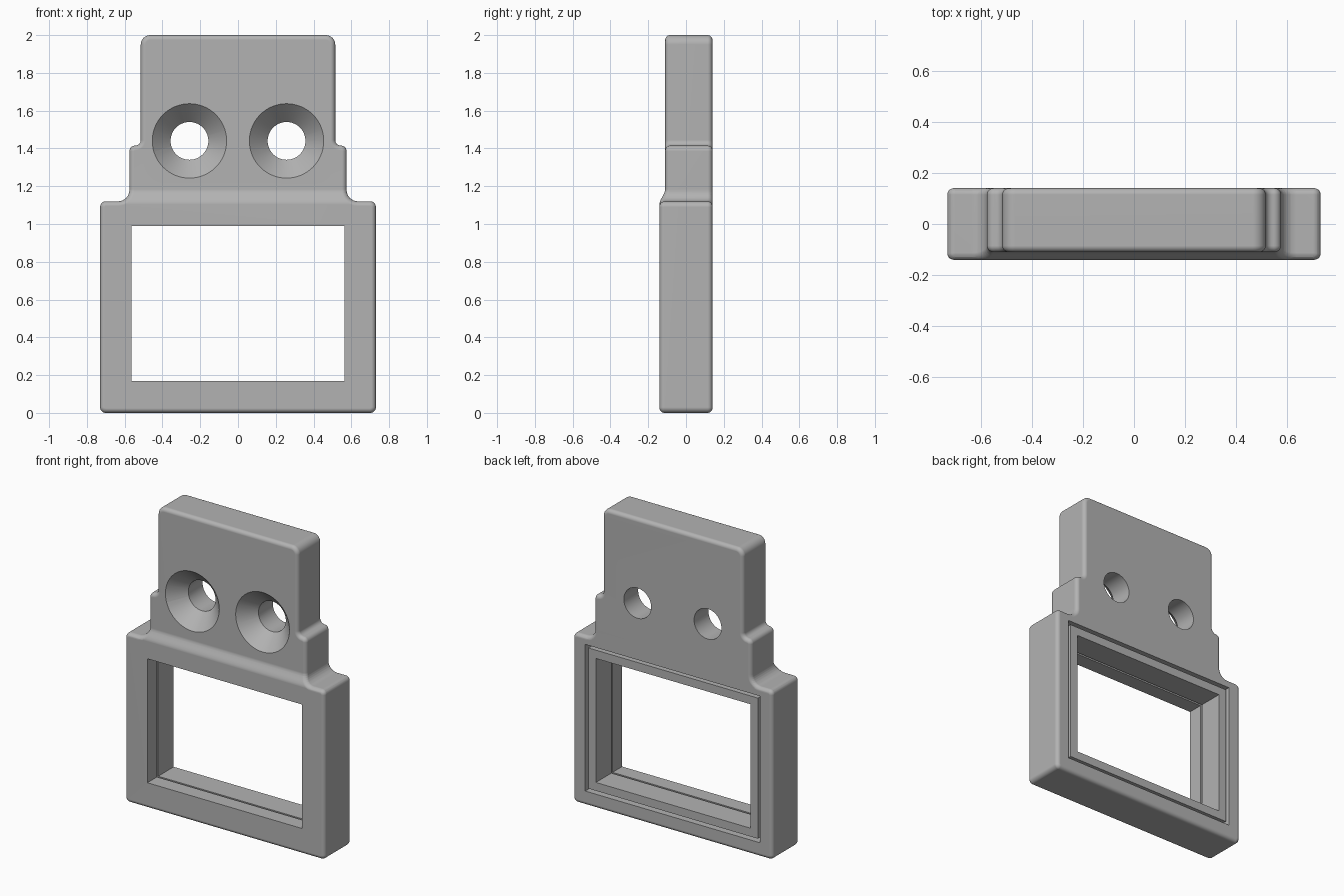
import bpy, bmesh
from math import sin, cos, pi, radians
from mathutils import Vector, Matrix

cube = bpy.data.objects.get("Cube")
if cube:
    bpy.data.objects.remove(cube, do_unlink=True)

BACK = 0.14
STEP = 0.03
WINDOW = (0.565, 0.17, 0.99)

grey = bpy.data.materials.new("plain grey")
grey.use_nodes = True
COLOUR = (0.45, 0.45, 0.45, 1)
grey.diffuse_color = COLOUR
grey.node_tree.nodes["Principled BSDF"].inputs["Base Color"].default_value = COLOUR


def make_object(name, bm):
    bmesh.ops.recalc_face_normals(bm, faces=bm.faces[:])
    mesh = bpy.data.meshes.new(name)
    bm.to_mesh(mesh)
    bm.free()
    mesh.materials.append(grey)
    obj = bpy.data.objects.new(name, mesh)
    bpy.context.collection.objects.link(obj)
    return obj


def activate(obj):
    bpy.ops.object.select_all(action='DESELECT')
    obj.select_set(True)
    bpy.context.view_layer.objects.active = obj


def cut(obj, cutter):
    mod = obj.modifiers.new("cut", 'BOOLEAN')
    mod.operation = 'DIFFERENCE'
    mod.solver = 'EXACT'
    mod.object = cutter
    activate(obj)
    bpy.ops.object.modifier_apply(modifier=mod.name)
    bpy.data.objects.remove(cutter, do_unlink=True)


def window_block(name, grow, y0, y1):
    """Box that follows the window, enlarged on every side by grow."""
    half, low, high = WINDOW
    size = (2 * (half + grow), y1 - y0, high - low + 2 * grow)
    place = Matrix.Translation((0, (y0 + y1) / 2, (low + high) / 2))
    bm = bmesh.new()
    bmesh.ops.create_cube(bm, size=1, matrix=place @ Matrix.Diagonal((*size, 1)))
    return make_object(name, bm)


def cone_cutter(x, z, y0, y1, r0, r1):
    """Round cutter along y, radius r0 at y0 and r1 at y1."""
    bm = bmesh.new()
    place = Matrix.Translation((x, (y0 + y1) / 2, z)) @ Matrix.Rotation(-pi / 2, 4, 'X')
    bmesh.ops.create_cone(bm, cap_ends=True, segments=64, radius1=r0, radius2=r1,
                          depth=y1 - y0, matrix=place)
    return make_object("hole_cutter", bm)


def rounded_outline(corners, steps=8):
    """Replace each (x, z, radius) right-angle corner by an arc."""
    points = []
    for i, (x, z, r) in enumerate(corners):
        p = Vector((x, z))
        u = (Vector(corners[i - 1][:2]) - p).normalized()
        v = (Vector(corners[(i + 1) % len(corners)][:2]) - p).normalized()
        centre = p + r * (u + v)
        for k in range(steps + 1):
            t = k / steps * pi / 2
            points.append(centre - r * (v * cos(t) + u * sin(t)))
    return points


# Stepped plate: rounded outline, extruded through the depth
right_side = [(0.73, 0, 0.03), (0.73, 1.12, 0.03), (0.575, 1.12, 0.06),
              (0.575, 1.415, 0.0295), (0.515, 1.415, 0.0295), (0.515, 2, 0.05)]
corners = right_side + [(-x, z, r) for x, z, r in reversed(right_side)]
bm = bmesh.new()
front = bm.faces.new([bm.verts.new((p.x, -BACK, p.y)) for p in rounded_outline(corners)])
extruded = bmesh.ops.extrude_face_region(bm, geom=[front], use_keep_orig=True)
bmesh.ops.translate(bm, vec=(0, 2 * BACK, 0),
                    verts=[g for g in extruded["geom"] if isinstance(g, bmesh.types.BMVert)])
bmesh.ops.recalc_face_normals(bm, faces=bm.faces[:])

# Rounded front and back rims
rims = [e for e in bm.edges if abs(e.verts[0].co.y - e.verts[1].co.y) < 1e-5]
bmesh.ops.bevel(bm, geom=rims, offset=0.025, segments=5, profile=0.5,
                affect='EDGES', clamp_overlap=False)

# Soft step that sets the front of the mounting tab back
Z0, Z1, BANDS = 1.105, 1.185, 8
for k in range(BANDS + 1):
    bmesh.ops.bisect_plane(bm, geom=bm.verts[:] + bm.edges[:] + bm.faces[:], dist=1e-5,
                           plane_co=(0, 0, Z0 + (Z1 - Z0) * k / BANDS), plane_no=(0, 0, 1))
for v in bm.verts:
    if v.co.y < 0:
        t = min(max((v.co.z - Z0) / (Z1 - Z0), 0), 1)
        v.co.y += STEP * t * t * (3 - 2 * t)
body = make_object("mounting_frame", bm)

# Window opening, and the deeper pocket behind its front lip
cut(body, window_block("window_cutter", 0, -0.3, 0.3))
cut(body, window_block("pocket_cutter", 0.075, -0.04, 0.3))

# Two countersunk screw holes
FACE = STEP - BACK
for x in (-0.257, 0.257):
    cut(body, cone_cutter(x, 1.44, -0.3, 0.3, 0.1, 0.1))
    cut(body, cone_cutter(x, 1.44, FACE - 0.02, FACE + 0.1, 0.2164, 0.1))

# Loose retaining frame inside the pocket
insert = window_block("retaining_frame", 0.055, -0.027, BACK - 0.005)
cut(insert, window_block("insert_cutter", 0, -0.3, 0.3))

# Smooth rounds, crisp cut edges
for obj in (body, insert):
    activate(obj)
    bpy.ops.object.shade_smooth_by_angle(angle=radians(32))
    weighted = obj.modifiers.new("even_normals", 'WEIGHTED_NORMAL')
    weighted.keep_sharp = True
